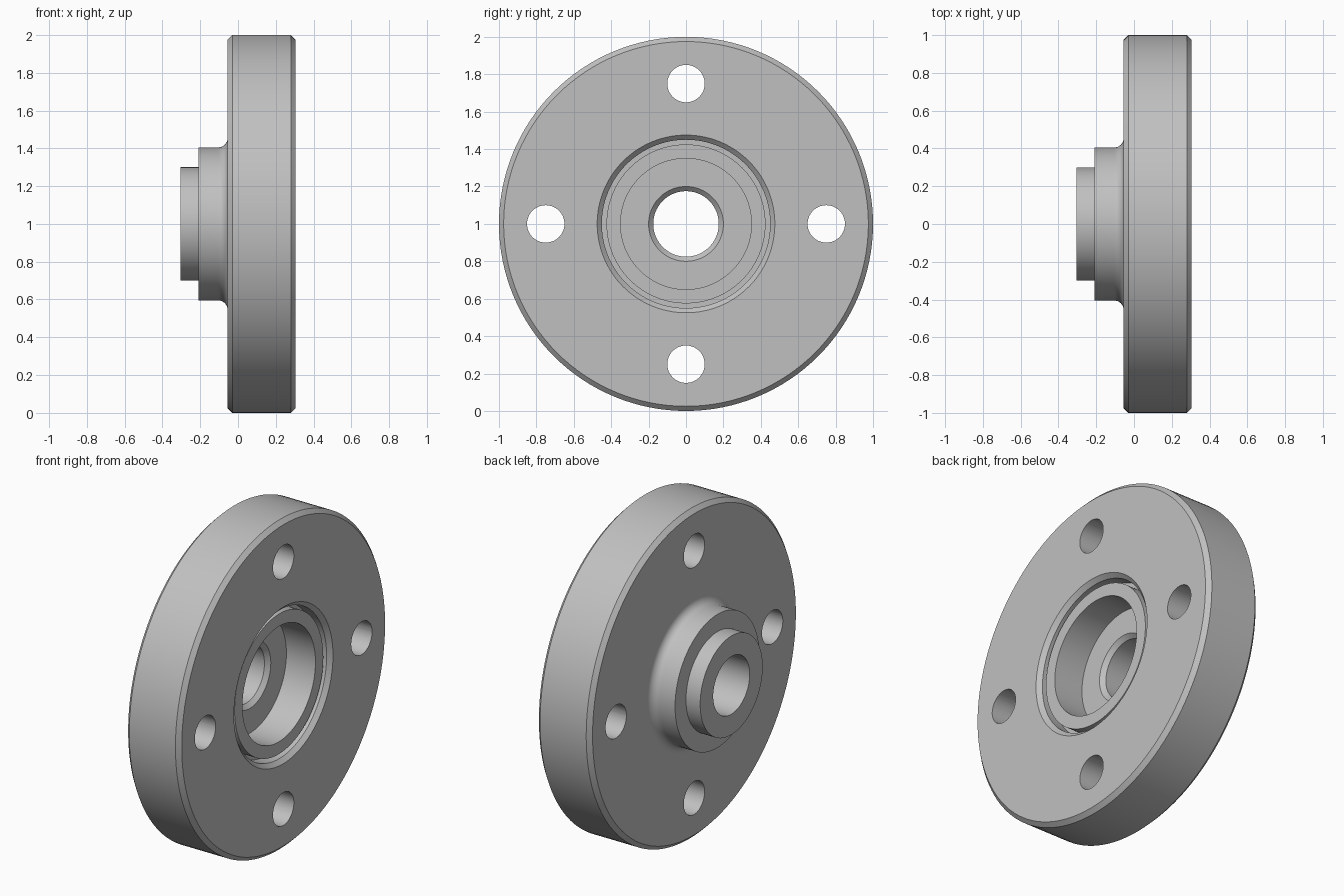
import bpy, bmesh, math
from mathutils import Matrix, Vector

if "Cube" in bpy.data.objects:
    bpy.data.objects.remove(bpy.data.objects["Cube"])

SEGMENTS = 128


def make_material(name, rgb):
    mat = bpy.data.materials.new(name)
    mat.use_nodes = True
    colour = (*rgb, 1)
    mat.diffuse_color = colour
    bsdf = mat.node_tree.nodes["Principled BSDF"]
    bsdf.inputs["Base Color"].default_value = colour
    return mat


def to_object(bm, name):
    bmesh.ops.recalc_face_normals(bm, faces=bm.faces)
    mesh = bpy.data.meshes.new(name)
    bm.to_mesh(mesh)
    bm.free()
    obj = bpy.data.objects.new(name, mesh)
    bpy.context.collection.objects.link(obj)
    return obj


def lathe_x(profile, name):
    """Revolve a closed (x, radius) profile about the x axis."""
    bm = bmesh.new()
    verts = [bm.verts.new((x, 0, r)) for x, r in profile]
    edges = [bm.edges.new((a, b)) for a, b in zip(verts, verts[1:] + verts[:1])]
    bmesh.ops.spin(bm, geom=verts + edges, cent=(0, 0, 0), axis=(1, 0, 0),
                   angle=math.tau, steps=SEGMENTS, use_merge=True)
    bmesh.ops.remove_doubles(bm, verts=bm.verts, dist=1e-5)
    return to_object(bm, name)


# Main dimensions
BACK, FACE = -0.305, 0.305
FLANGE_BACK, STEP = -0.055, -0.21
BEVEL, FILLET, HUB_R = 0.025, 0.05, 0.405

# Hub fillet blending into the back of the flange
fillet = []
for i in range(9):
    a = math.pi / 2 * i / 8
    fillet.append((FLANGE_BACK - FILLET + FILLET * math.sin(a),
                   HUB_R + FILLET - FILLET * math.cos(a)))

outside = [(BACK, 0.175), (BACK, 0.3), (STEP, 0.3), (STEP, HUB_R), *fillet,
           (FLANGE_BACK, 1 - BEVEL), (FLANGE_BACK + BEVEL, 1),
           (FACE - BEVEL, 1), (FACE, 1 - BEVEL)]
# Bevelled ring groove, raised seat, deep pocket and bevelled bore
inside = [(FACE, 0.475), (FACE - BEVEL, 0.45), (0.2, 0.45), (0.2, 0.425),
          (0.275, 0.425), (0.275, 0.35), (0.08, 0.35),
          (0.08, 0.2), (0.08 - BEVEL, 0.175)]
flange = lathe_x(outside + inside, "flange_with_hub")

# Four bolt holes
bm = bmesh.new()
for i in range(4):
    a = math.pi / 2 * i
    place = Matrix.Translation(Vector((0.1, 0.75 * math.cos(a), 0.75 * math.sin(a))))
    bmesh.ops.create_cone(bm, cap_ends=True, segments=48, radius1=0.1, radius2=0.1,
                          depth=1, matrix=place @ Matrix.Rotation(math.pi / 2, 4, "Y"))
cutter = to_object(bm, "bolt_hole_cutter")
cutter.hide_render = True

cut = flange.modifiers.new("bolt_holes", "BOOLEAN")
cut.operation = "DIFFERENCE"
cut.solver = "EXACT"
cut.object = cutter

bpy.ops.object.select_all(action="DESELECT")
flange.select_set(True)
bpy.context.view_layer.objects.active = flange
bpy.ops.object.modifier_apply(modifier=cut.name)
bpy.data.objects.remove(cutter)

# Stand on the ground, one plain grey, smooth with sharp edges
flange.data.transform(Matrix.Translation((0, 0, 1)))
flange.data.materials.clear()
flange.data.materials.append(make_material("plain_grey", (0.53, 0.53, 0.53)))
bpy.ops.object.shade_smooth_by_angle(angle=math.radians(30))
